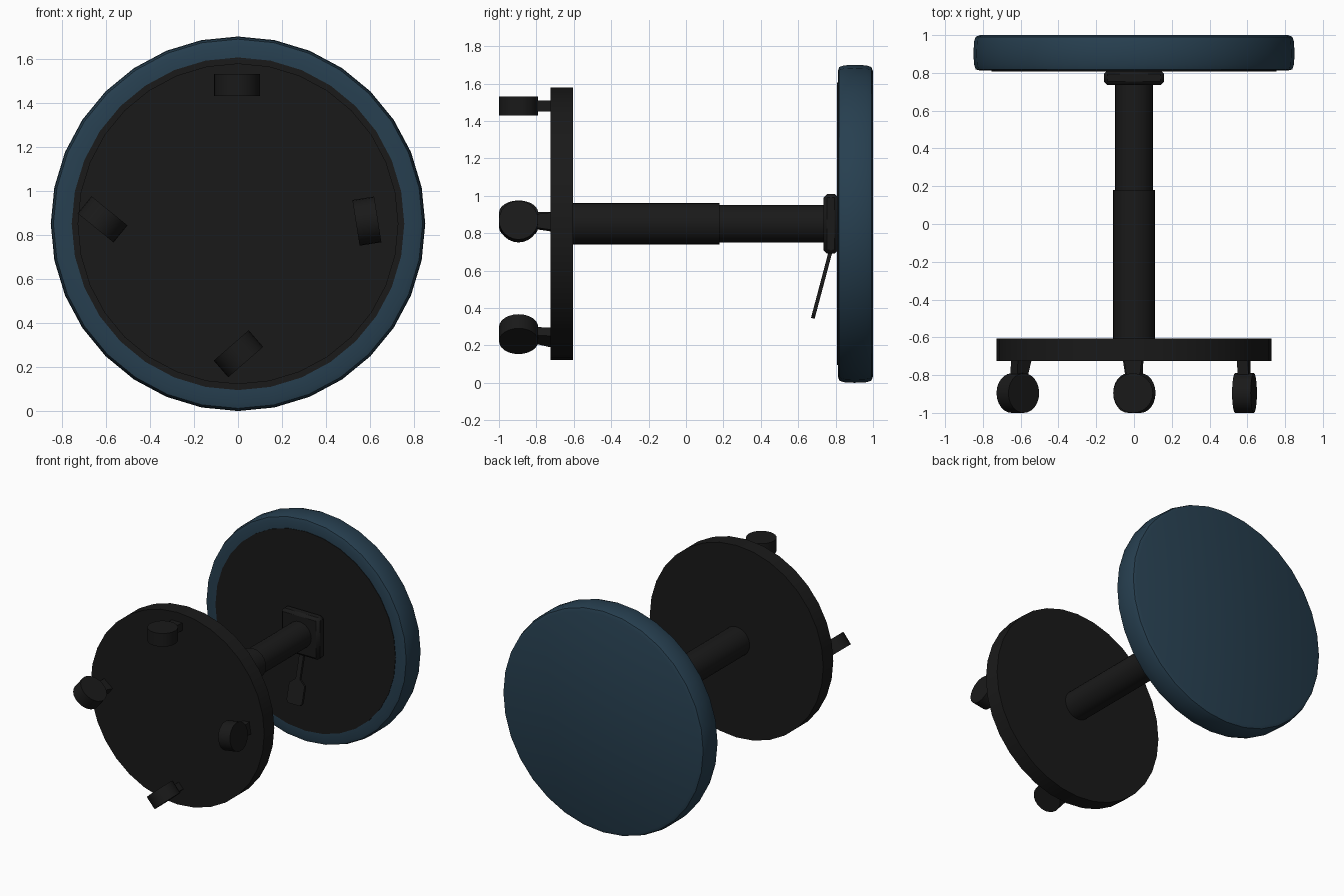
import bpy, bmesh, math
from mathutils import Matrix, Vector

if "Cube" in bpy.data.objects:
    bpy.data.objects.remove(bpy.data.objects["Cube"])

CZ = 0.85  # height of the stool axis, which lies along y


def material(name, rgb):
    m = bpy.data.materials.new(name)
    m.diffuse_color = (*rgb, 1)
    m.use_nodes = True
    m.node_tree.nodes["Principled BSDF"].inputs["Base Color"].default_value = m.diffuse_color
    return m


BLACK = material("black", (0.01, 0.01, 0.01))
TEAL = material("teal", (0.02, 0.05, 0.08))


def finish(name, bm, mat):
    bmesh.ops.recalc_face_normals(bm, faces=bm.faces)
    me = bpy.data.meshes.new(name)
    bm.to_mesh(me)
    bm.free()
    me.materials.append(mat)
    ob = bpy.data.objects.new(name, me)
    bpy.context.collection.objects.link(ob)
    bpy.context.view_layer.objects.active = ob
    ob.select_set(True)
    bpy.ops.object.shade_smooth_by_angle(angle=math.radians(30))
    ob.select_set(False)
    return ob


def lathe(name, profile, mat, sides=32):
    """Turn a (radius, y) profile round the stool axis and cap both ends."""
    bm = bmesh.new()
    rings = []
    for r, y in profile:
        rings.append([bm.verts.new((r * math.sin(a), y, CZ + r * math.cos(a)))
                      for a in (2 * math.pi * i / sides for i in range(sides))])
    for p, q in zip(rings, rings[1:]):
        for i in range(sides):
            j = (i + 1) % sides
            bm.faces.new((p[i], p[j], q[j], q[i]))
    bm.faces.new(rings[0])
    bm.faces.new(rings[-1])
    return finish(name, bm, mat)


def loft(name, sections, mat):
    """Join rectangular sections given as (centre, half vector, half vector)."""
    bm = bmesh.new()
    rings = []
    for c, u, v in sections:
        c, u, v = Vector(c), Vector(u), Vector(v)
        rings.append([bm.verts.new(c + s * u + t * v)
                      for s, t in ((-1, -1), (1, -1), (1, 1), (-1, 1))])
    for p, q in zip(rings, rings[1:]):
        for i in range(4):
            j = (i + 1) % 4
            bm.faces.new((p[i], p[j], q[j], q[i]))
    bm.faces.new(rings[0])
    bm.faces.new(rings[-1])
    return finish(name, bm, mat)


# Cushion with rounded rims, and its dark underside plate
lathe("seat_cushion", [(0.755, 0.812), (0.815, 0.812), (0.838, 0.819), (0.847, 0.845),
                       (0.85, 0.90), (0.847, 0.965), (0.838, 0.991), (0.815, 1.0)], TEAL)
lathe("seat_underside", [(0.755, 0.808), (0.755, 0.83)], BLACK)

# Telescopic column and round base
lathe("upper_column", [(0.10, 0.15), (0.10, 0.78)], BLACK)
lathe("lower_column", [(0.11, -0.63), (0.11, 0.18)], BLACK)
lathe("base_disc", [(0.728, -0.725), (0.728, -0.605)], BLACK)

# Mounting bracket under the seat
bracket = loft("seat_bracket", [((0, 0.735, CZ), (0.16, 0, 0), (0, 0, 0.16)),
                                ((0, 0.815, CZ), (0.16, 0, 0), (0, 0, 0.16))], BLACK)
bev = bracket.modifiers.new("bevel", 'BEVEL')
bev.width, bev.segments = 0.02, 1
bev.limit_method = 'ANGLE'

# Height lever: thin rod flaring into a paddle
top, end = Vector((0, 0.775, 0.71)), Vector((0, 0.678, 0.345))
thick = Vector((0, 0.0097, -0.0026))
loft("height_lever", [(top.lerp(end, t), (w, 0, 0), thick) for t, w in
                      ((0, 0.018), (0.52, 0.018), (0.62, 0.065), (0.95, 0.065), (1, 0.05))], BLACK)

# Casters: wheel x, z, rolling angle in the xz plane, and stem foot x, z
casters = [("top", -0.005, 1.48, 0, -0.005, 1.48),
           ("right", 0.585, 0.862, -81, 0.58, 0.86),
           ("left", -0.615, 0.87, -39, -0.595, 0.86),
           ("bottom", 0.002, 0.26, 41, -0.005, 0.24)]
for side, x, z, deg, sx, sz in casters:
    a = math.radians(deg)
    roll = Vector((math.cos(a), 0, math.sin(a)))
    axle = Vector((-math.sin(a), 0, math.cos(a)))
    bm = bmesh.new()
    bmesh.ops.create_cone(bm, cap_ends=True, segments=24, radius1=0.105, radius2=0.105,
                          depth=0.10, matrix=Matrix.Translation((x, -0.895, z))
                          @ Matrix.Rotation(-a, 4, 'Y'))
    finish(side + "_caster_wheel", bm, BLACK)
    loft(side + "_caster_stem", [((sx, -0.71, sz), roll * 0.048, axle * 0.029),
                                 ((x, -0.85, z), roll * 0.03, axle * 0.029)], BLACK)
